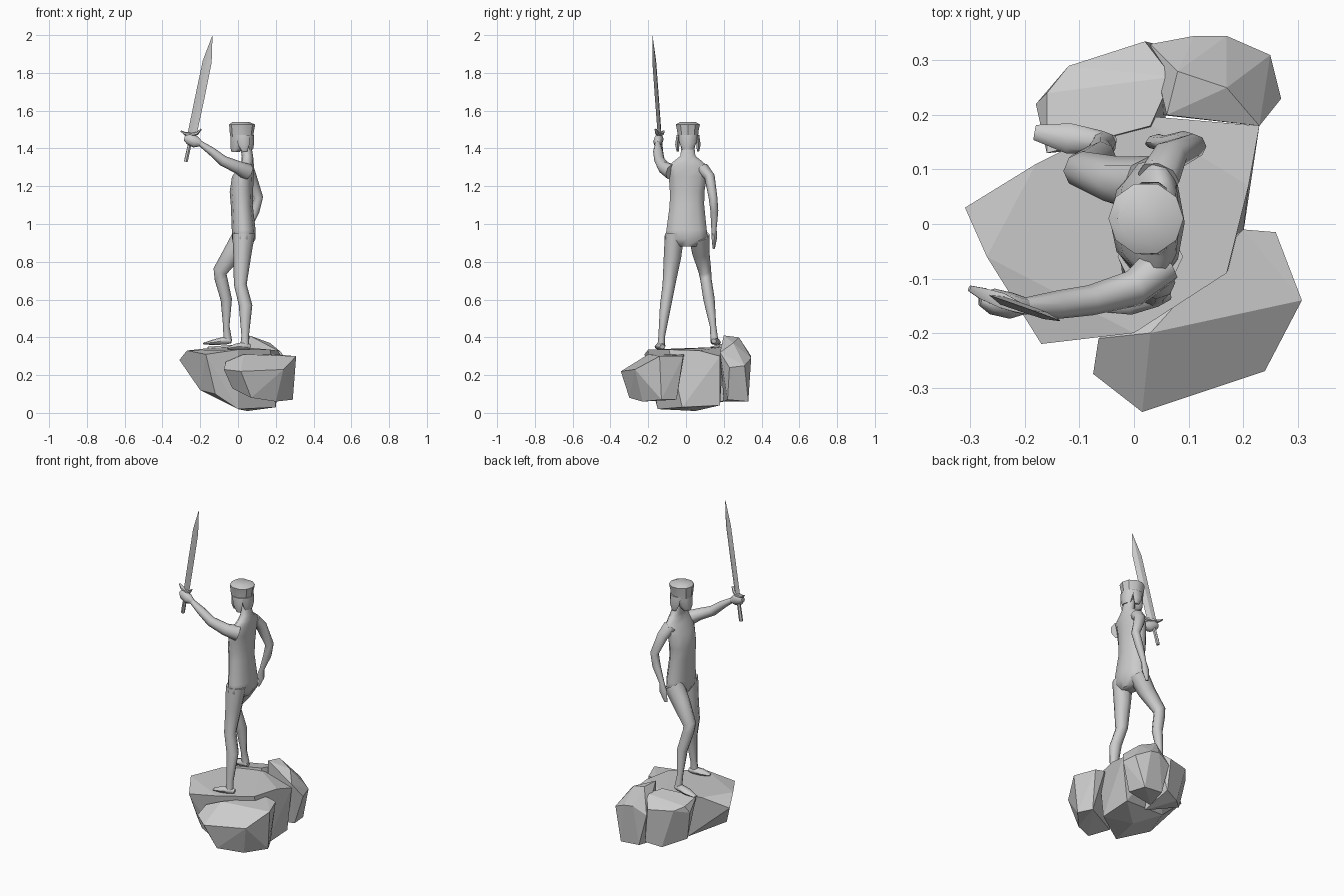
import bpy, bmesh, math
from mathutils import Vector


def finish(bm, name, angle=None):
    bmesh.ops.recalc_face_normals(bm, faces=bm.faces)
    me = bpy.data.meshes.new(name)
    bm.to_mesh(me)
    bm.free()
    ob = bpy.data.objects.new(name, me)
    bpy.context.collection.objects.link(ob)
    if angle:
        bpy.ops.object.select_all(action='DESELECT')
        ob.select_set(True)
        bpy.context.view_layer.objects.active = ob
        bpy.ops.object.shade_smooth_by_angle(angle=math.radians(angle))
    return ob


def tube(name, rings, ref, sides=8, angle=55, level=False):
    """Loft of ellipses (x, y, z, radius along ref, radius across) on a path."""
    bm = bmesh.new()
    pts = [Vector(r[:3]) for r in rings]
    loops = []
    for i, r in enumerate(rings):
        t = pts[min(i + 1, len(pts) - 1)] - pts[max(i - 1, 0)]
        t = Vector((0, 0, 1)) if level else t.normalized()
        u = Vector(ref)
        u = (u - t * u.dot(t)).normalized()
        v = t.cross(u)
        loops.append([bm.verts.new(pts[i] + u * r[3] * math.cos(a) + v * r[4] * math.sin(a))
                      for a in (2 * math.pi * k / sides for k in range(sides))])
    for a, b in zip(loops, loops[1:]):
        for k in range(sides):
            n = (k + 1) % sides
            bm.faces.new((a[k], a[n], b[n], b[k]))
    bm.faces.new(loops[0])
    bm.faces.new(loops[-1])
    return finish(bm, name, angle)


def rock(name, pts):
    """Faceted boulder: convex hull of a few corner points."""
    bm = bmesh.new()
    for p in pts:
        bm.verts.new(p)
    res = bmesh.ops.convex_hull(bm, input=bm.verts)
    junk = {g for g in res['geom_interior'] + res['geom_unused'] if isinstance(g, bmesh.types.BMVert)}
    bmesh.ops.delete(bm, geom=list(junk), context='VERTS')
    bmesh.ops.dissolve_limit(bm, angle_limit=math.radians(6), verts=bm.verts, edges=bm.edges)
    return finish(bm, name)


X, Y = (1, 0, 0), (0, 1, 0)

# Boulders of the base
rock("main_rock", [
    (-.31, .03, .28), (-.27, -.06, .33), (-.17, -.22, .31), (0, -.2, .335), (.17, -.09, .335),
    (.21, .07, .33), (.23, .18, .30), (0, .2, .35), (-.18, .11, .34), (-.24, -.02, .20),
    (-.2, -.1, .12), (-.12, -.17, .10), (0, -.15, .02), (.2, -.02, .03), (.2, .18, .04),
    (.05, .05, .01), (-.1, .12, .09)])
rock("back_left_rock", [
    (-.18, .22, .29), (-.16, .24, .33), (-.12, .29, .31), (.02, .335, .30), (.07, .27, .36),
    (.03, .18, .365), (-.16, .13, .35), (-.15, .2, .12), (-.05, .3, .08), (.04, .33, .10),
    (.05, .15, .05)])
rock("back_right_rock", [
    (.03, .33, .26), (.11, .345, .30), (.17, .345, .29), (.25, .31, .25), (.27, .23, .24),
    (.23, .18, .32), (.06, .2, .41), (.08, .28, .40), (.17, .25, .37), (.08, .33, .07),
    (.2, .33, .06), (.22, .22, .07), (.05, .2, .06)])
rock("front_right_rock", [
    (.2, -.01, .31), (.26, -.015, .30), (.308, -.14, .30), (.24, -.27, .23), (.015, -.345, .22),
    (-.075, -.275, .23), (-.065, -.21, .27), (.03, -.2, .31), (.29, -.13, .07), (.25, -.05, .07),
    (.2, -.23, .06), (.07, -.3, .08), (-.03, -.24, .13)])

# Torso and neck
tube("torso", [
    (.03, .003, .88, .04, .06), (.03, .003, .92, .062, .118), (.03, .003, .97, .063, .112),
    (.02, .005, 1.10, .058, .096), (.018, .006, 1.17, .062, .096), (.025, .01, 1.25, .057, .106),
    (.045, .01, 1.305, .04, .112), (.05, .01, 1.335, .032, .075), (.05, .01, 1.36, .03, .042),
    (.04, .01, 1.42, .03, .035)], X, 10, level=True)

# Legs: straight one in front, bent one stepping up
tube("standing_leg", [
    (.03, -.06, .95, .06, .052), (.022, -.072, .82, .046, .046), (.012, -.09, .68, .034, .034),
    (.04, -.108, .57, .036, .03), (.038, -.128, .41, .02, .018), (.035, -.132, .345, .024, .02)],
    X, level=True)
tube("bent_leg", [
    (.03, .07, .94, .058, .055), (-.025, .078, .85, .052, .046), (-.095, .1, .75, .038, .034),
    (-.09, .105, .71, .034, .03), (-.062, .122, .6, .03, .03), (-.062, .143, .46, .017, .017),
    (-.055, .15, .39, .022, .02)], X)

# Feet
tube("standing_foot", [
    (.065, -.125, .35, .014, .012), (.04, -.13, .355, .022, .022), (-.01, -.14, .35, .027, .017),
    (-.055, -.15, .342, .012, .006)], Y)
tube("stepping_foot", [
    (-.035, .147, .38, .014, .012), (-.06, .15, .385, .021, .022), (-.12, .157, .375, .028, .016),
    (-.182, .168, .367, .014, .005)], Y)

# Arms
tube("lowered_arm", [
    (.045, .085, 1.295, .04, .035), (.065, .125, 1.25, .034, .028), (.108, .143, 1.14, .025, .023),
    (.09, .15, 1.07, .024, .021), (.055, .148, .975, .014, .014), (.045, .15, .93, .024, .015),
    (.03, .147, .87, .01, .006)], X)
tube("raised_arm", [
    (.05, -.075, 1.275, .04, .045), (.0, -.118, 1.30, .034, .034), (-.08, -.14, 1.335, .028, .028),
    (-.14, -.148, 1.385, .026, .022), (-.205, -.15, 1.43, .014, .014)], Y)
tube("sword_hand", [
    (-.195, -.15, 1.425, .014, .014), (-.225, -.15, 1.435, .024, .032),
    (-.26, -.142, 1.45, .024, .03), (-.282, -.138, 1.455, .012, .014)], Y)

# Head, flared cap and hair
tube("head", [
    (-.012, .01, 1.382, .022, .026), (-.005, .01, 1.405, .036, .038), (.012, .01, 1.45, .052, .05),
    (.018, .01, 1.475, .056, .054)], X, 10, level=True)
tube("cap", [
    (.02, .01, 1.46, .06, .056), (.02, .01, 1.495, .065, .06), (.022, .01, 1.527, .069, .067),
    (.015, .01, 1.539, .045, .045)], X, 10, 35, level=True)
tube("back_hair", [
    (.05, .01, 1.47, .034, .05), (.058, .01, 1.43, .028, .045), (.06, .01, 1.395, .02, .03)],
    X, level=True)
for side in (-1, 1):
    tube("side_hair", [
        (.025, .01 + side * .05, 1.47, .035, .012), (.03, .01 + side * .056, 1.42, .03, .013),
        (.035, .01 + side * .054, 1.385, .014, .007)], X, 6, level=True)

# Sword: diamond blade, grip and upswept guard
FLAT = (.92, -.38, 0)
tube("blade", [
    (-.243, -.14, 1.475, .026, .008), (-.2, -.155, 1.68, .027, .008),
    (-.163, -.168, 1.86, .026, .007), (-.136, -.177, 1.995, .001, .001)], FLAT, 4, 10)
tube("grip", [
    (-.276, -.127, 1.33, .01, .01), (-.272, -.128, 1.35, .011, .011),
    (-.243, -.14, 1.48, .009, .009)], FLAT, 6)
tube("guard", [
    (-.302, -.118, 1.492, .004, .006), (-.28, -.127, 1.478, .009, .012),
    (-.243, -.14, 1.474, .011, .016), (-.215, -.152, 1.48, .009, .012),
    (-.195, -.161, 1.502, .004, .006)], (0, 0, 1), 6)
